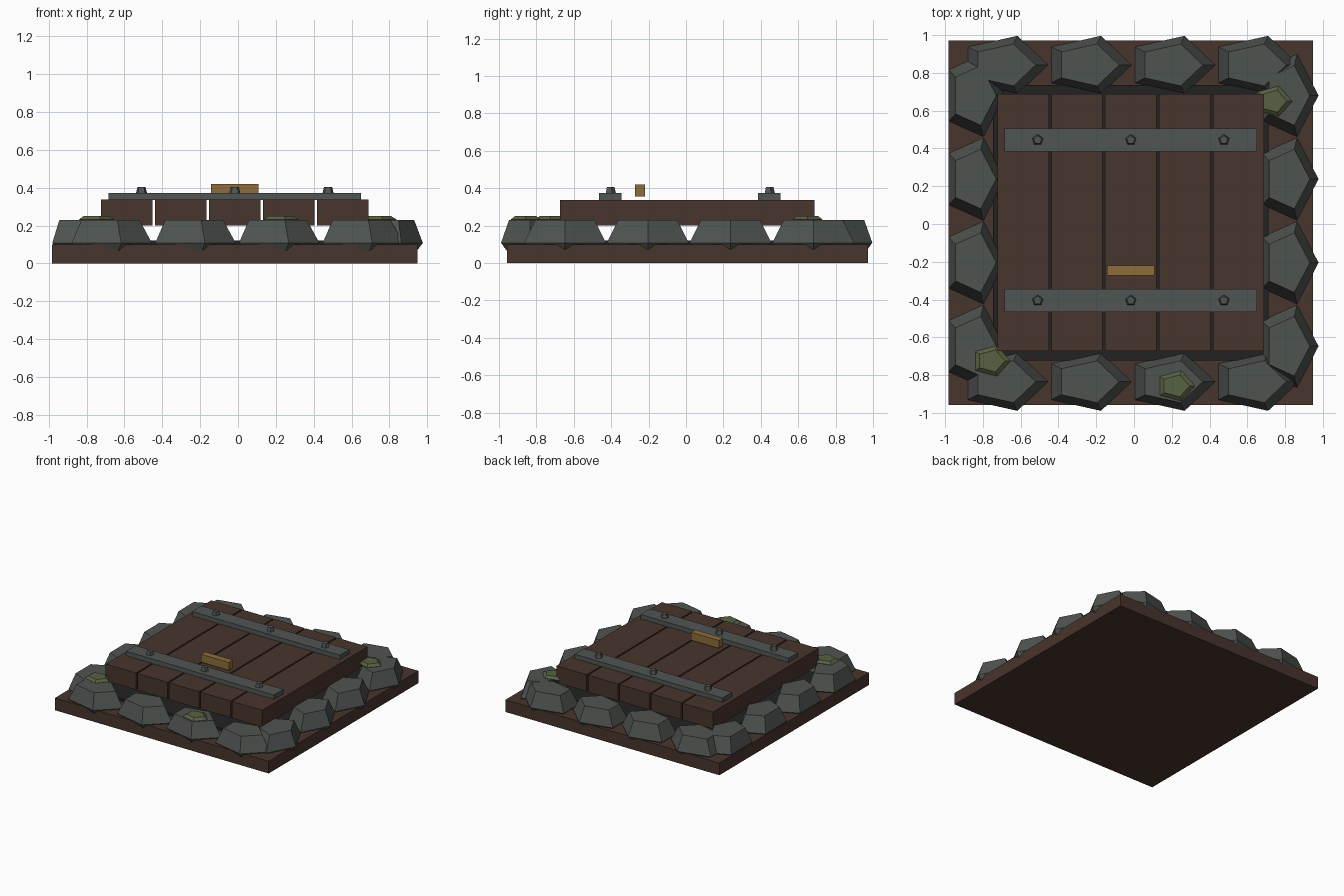
import bpy, bmesh, math

if "Cube" in bpy.data.objects:
    bpy.data.objects.remove(bpy.data.objects["Cube"])

CX, CY = -0.017, 0.007          # centre of the hatch


def mat(name, col):
    m = bpy.data.materials.new(name)
    m.diffuse_color = (*col, 1)
    m.use_nodes = True
    m.node_tree.nodes["Principled BSDF"].inputs["Base Color"].default_value = m.diffuse_color
    return m


WOOD = mat("dark wood", (0.066, 0.035, 0.026))
STONE = mat("grey stone", (0.078, 0.088, 0.080))
IRON = mat("iron", (0.080, 0.094, 0.090))
SHADOW = mat("black pit", (0.016, 0.016, 0.016))
MOSS = mat("moss", (0.095, 0.120, 0.055))
BRASS = mat("brass", (0.27, 0.155, 0.042))


def finish(name, bm, material):
    bmesh.ops.recalc_face_normals(bm, faces=bm.faces)
    me = bpy.data.meshes.new(name)
    bm.to_mesh(me)
    bm.free()
    me.materials.append(material)
    ob = bpy.data.objects.new(name, me)
    bpy.context.collection.objects.link(ob)
    return ob


def box(name, x, y, z0, z1, sx, sy, material):
    bm = bmesh.new()
    bmesh.ops.create_cube(bm, size=1)
    for v in bm.verts:
        v.co = (x + v.co.x * sx, y + v.co.y * sy, z0 + (v.co.z + 0.5) * (z1 - z0))
    return finish(name, bm, material)


def lump(name, x, y, rx, ry, rings, material, turn=0.0):
    """Five-sided block from (height, radius factor) rings."""
    bm = bmesh.new()
    loops = []
    for z, k in rings:
        loops.append([bm.verts.new((x + k * rx * math.cos(turn + i * math.tau / 5),
                                    y + k * ry * math.sin(turn + i * math.tau / 5), z))
                      for i in range(5)])
    for a, b in zip(loops, loops[1:]):
        for i in range(5):
            j = (i + 1) % 5
            bm.faces.new((a[i], a[j], b[j], b[i]))
    bm.faces.new(loops[0][::-1])
    bm.faces.new(loops[-1])
    return finish(name, bm, material)


# base slab and dark pit
box("base_slab", CX, CY, 0, 0.10, 1.93, 1.93, WOOD)
box("pit", CX, CY, 0.09, 0.12, 1.46, 1.46, SHADOW)

# door planks
for i in range(5):
    box("plank", CX + (i - 2) * 0.285, CY, 0.20, 0.337, 0.272, 1.36, WOOD)

# iron straps with studs
for y in (0.445, -0.405):
    box("strap", CX, y, 0.335, 0.373, 1.335, 0.122, IRON)
    for i in (-1, 0, 1):
        lump("stud", CX + i * 0.493, y, 0.031, 0.031,
             [(0.37, 1), (0.405, 0.72)], IRON, math.pi / 2)

# pull handle
box("handle", CX, -0.247, 0.355, 0.42, 0.25, 0.053, BRASS)

# stone border
ROCK = [(0.04, 0.68), (0.108, 1), (0.23, 0.72)]
for i in range(4):
    x = -0.69 + i * 0.4425
    y = -0.647 + i * 0.4425
    lump("front_stone", x, -0.835, 0.235, 0.162, ROCK, STONE)
    lump("back_stone", x, 0.842, 0.235, 0.162, ROCK, STONE)
    lump("left_stone", -0.848, y, 0.165, 0.23, ROCK, STONE)
    lump("right_stone", 0.812, y, 0.165, 0.23, ROCK, STONE)

# moss patches
for x, y in ((0.735, 0.65), (-0.757, -0.725), (0.22, -0.857)):
    lump("moss_patch", x, y, 0.103, 0.085,
         [(0.21, 0.75), (0.232, 1), (0.25, 0.72)], MOSS)
